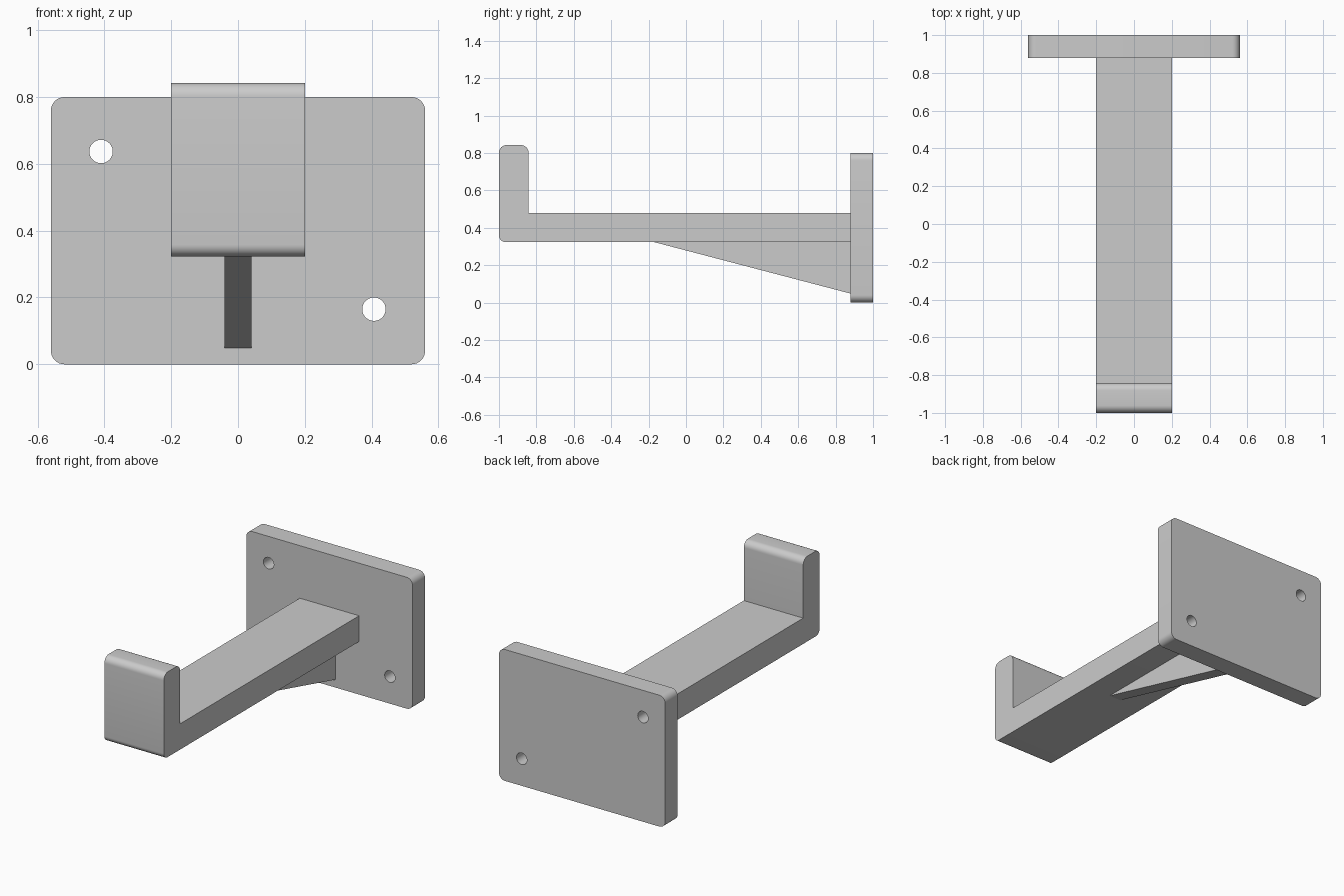
import bpy, bmesh, math
from mathutils import Vector

if "Cube" in bpy.data.objects:
    bpy.data.objects.remove(bpy.data.objects["Cube"])


def rounded(corners, steps=8):
    """Outline from (u, v, radius) corners, with arcs where radius > 0."""
    pts = []
    n = len(corners)
    for i, (u, v, r) in enumerate(corners):
        p = Vector((u, v))
        if r == 0:
            pts.append(p)
            continue
        a = (Vector(corners[i - 1][:2]) - p).normalized()
        b = (Vector(corners[(i + 1) % n][:2]) - p).normalized()
        centre = p + (a + b) * r          # right-angled corners
        for k in range(steps + 1):
            t = k / steps * math.pi / 2
            pts.append(centre - b * r * math.cos(t) - a * r * math.sin(t))
    return pts


def extrude(name, outline, place, depth):
    """Extrude a 2D outline; place maps (u, v) to 3D."""
    bm = bmesh.new()
    face = bm.faces.new([bm.verts.new(place(p.x, p.y)) for p in outline])
    new = bmesh.ops.extrude_face_region(bm, geom=[face])["geom"]
    bmesh.ops.translate(bm, vec=depth,
                        verts=[g for g in new if isinstance(g, bmesh.types.BMVert)])
    bmesh.ops.recalc_face_normals(bm, faces=bm.faces)
    mesh = bpy.data.meshes.new(name)
    bm.to_mesh(mesh)
    bm.free()
    obj = bpy.data.objects.new(name, mesh)
    bpy.context.collection.objects.link(obj)
    return obj


def smooth(obj):
    bpy.ops.object.select_all(action='DESELECT')
    obj.select_set(True)
    bpy.context.view_layer.objects.active = obj
    bpy.ops.object.shade_smooth_by_angle(angle=math.radians(30))


# Wall plate with rounded corners
plate = extrude("wall_plate",
                rounded([(-0.56, 0, 0.04), (0.56, 0, 0.04),
                         (0.56, 0.8, 0.04), (-0.56, 0.8, 0.04)]),
                lambda u, v: (u, 0.88, v), (0, 0.12, 0))

# Two diagonal screw holes
for x, z in [(-0.41, 0.637), (0.407, 0.165)]:
    bpy.ops.mesh.primitive_cylinder_add(vertices=48, radius=0.035, depth=0.4,
                                        location=(x, 0.94, z),
                                        rotation=(math.pi / 2, 0, 0))
    cutter = bpy.context.object
    cutter.name = "screw_hole_cutter"
    mod = plate.modifiers.new("screw_hole", 'BOOLEAN')
    mod.object = cutter
    mod.operation = 'DIFFERENCE'
    mod.solver = 'EXACT'
    bpy.context.view_layer.objects.active = plate
    bpy.ops.object.modifier_apply(modifier=mod.name)
    bpy.data.objects.remove(cutter)
smooth(plate)

# Arm with upturned lip, as one L-shaped side profile
arm = extrude("hook_arm",
              rounded([(-1, 0.323, 0.035), (0.88, 0.323, 0), (0.88, 0.48, 0),
                       (-0.842, 0.48, 0), (-0.842, 0.842, 0.04), (-1, 0.842, 0.04)]),
              lambda u, v: (-0.2, u, v), (0.4, 0, 0))
smooth(arm)

# Triangular gusset under the arm
extrude("support_gusset",
        rounded([(-0.17, 0.323, 0), (0.88, 0.048, 0), (0.88, 0.323, 0)]),
        lambda u, v: (-0.04, u, v), (0.08, 0, 0))
